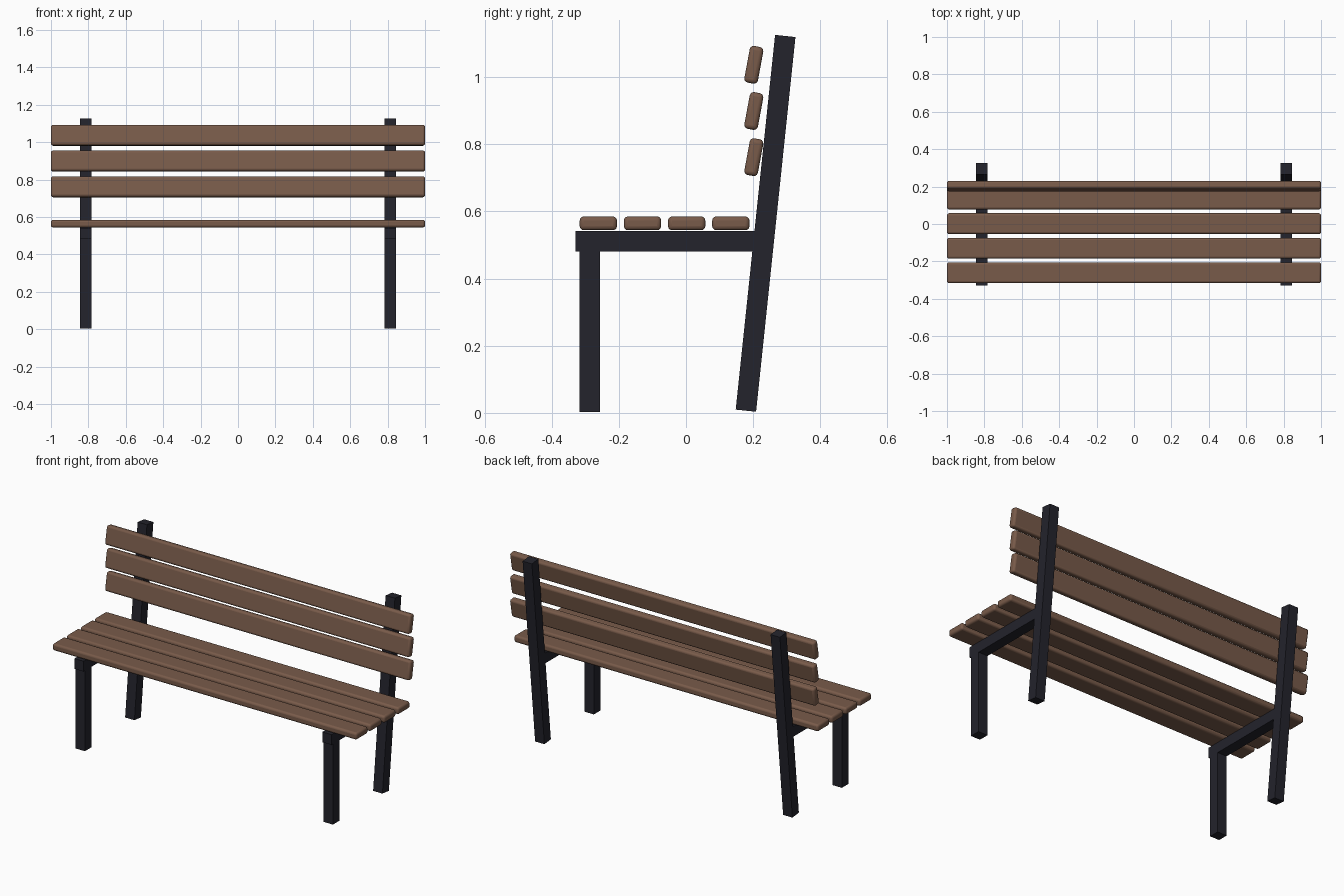
import bpy
import math

if "Cube" in bpy.data.objects:
    bpy.data.objects.remove(bpy.data.objects["Cube"])


def material(name, rgb):
    m = bpy.data.materials.new(name)
    m.diffuse_color = (*rgb, 1.0)
    m.use_nodes = True
    m.node_tree.nodes["Principled BSDF"].inputs["Base Color"].default_value = m.diffuse_color
    return m


WOOD = material("brown wood", (0.19, 0.104, 0.068))
METAL = material("dark metal", (0.017, 0.017, 0.025))


def box(name, size, center, mat, tilt=0.0, bevel=0.0):
    """Box leaning backwards by tilt degrees, with optional rounded edges."""
    bpy.ops.mesh.primitive_cube_add(size=1, location=center)
    ob = bpy.context.object
    ob.name = name
    ob.scale = size
    bpy.ops.object.transform_apply(location=False, rotation=False, scale=True)
    ob.rotation_euler.x = -math.radians(tilt)
    ob.data.materials.append(mat)
    if bevel:
        mod = ob.modifiers.new("rounded edges", "BEVEL")
        mod.width = bevel
        mod.segments = 3
        bpy.ops.object.shade_smooth_by_angle(angle=math.radians(35))
    return ob


BAR = 0.061                      # square metal bar
SLAT_W, SLAT_T = 0.111, 0.041    # wooden slat section

# Metal frame on each side
for side, x in (("left", -0.815), ("right", 0.815)):
    box(f"front_leg_{side}", (BAR, BAR, 0.485), (x, -0.286, 0.2455), METAL)
    box(f"seat_rail_{side}", (BAR, 0.56, BAR), (x, -0.049, 0.5115), METAL)
    box(f"back_post_{side}", (BAR, BAR, 1.122), (x, 0.237, 0.5645), METAL, tilt=6)

# Seat slats
for i in range(4):
    box(f"seat_slat_{i + 1}", (2.0, SLAT_W, SLAT_T),
        (0, -0.261 + i * 0.1315, 0.5645), WOOD, bevel=0.012)

# Backrest slats
for i in range(3):
    box(f"back_slat_{i + 1}", (2.0, SLAT_T, SLAT_W),
        (0, 0.202, 0.7615 + i * 0.1375), WOOD, tilt=10.5, bevel=0.012)
